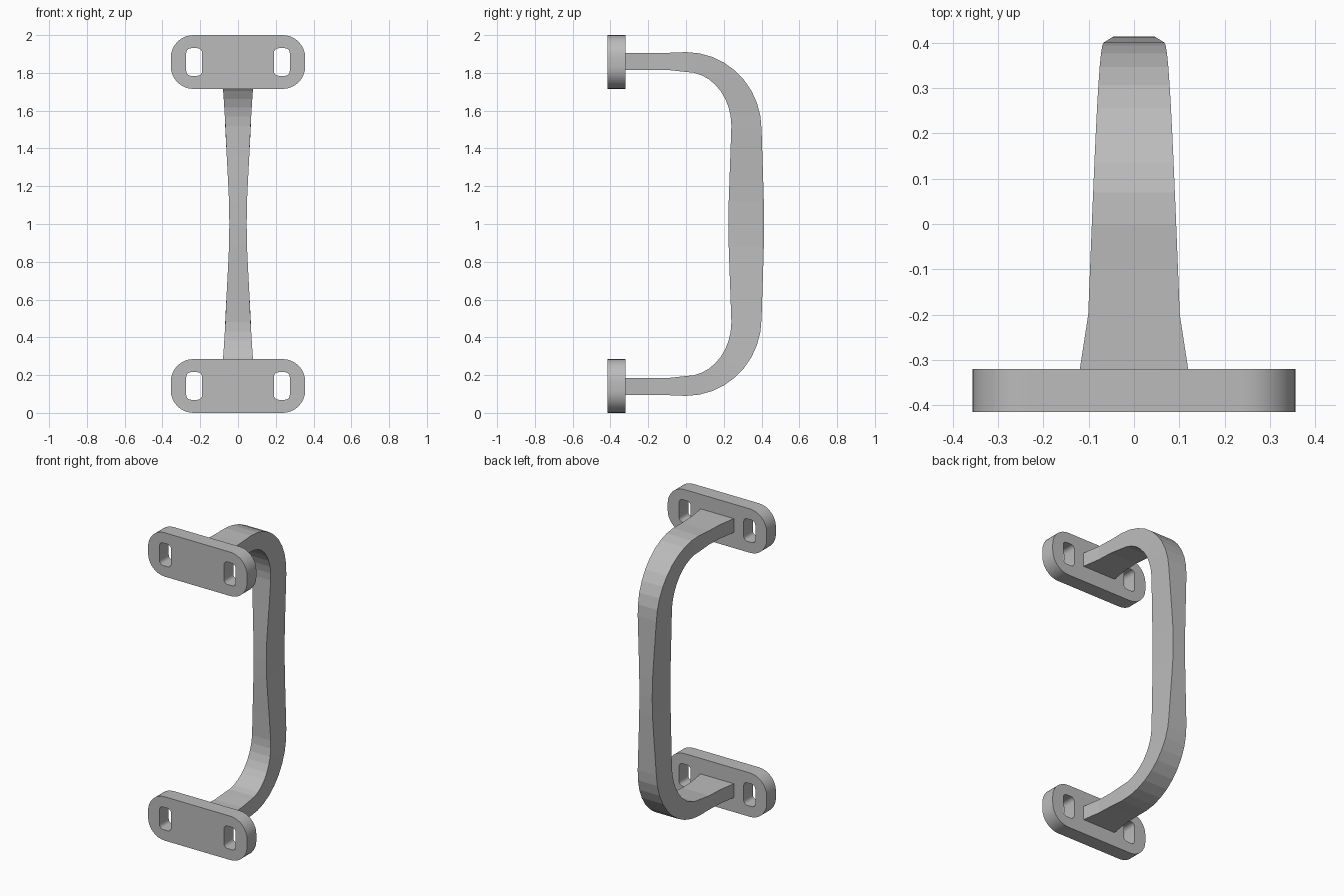
import bpy, bmesh
from math import sin, cos, pi, radians

cube = bpy.data.objects.get("Cube")
if cube:
    bpy.data.objects.remove(cube, do_unlink=True)

grey = bpy.data.materials.new("satin grey metal")
grey.use_nodes = True
GREY = (0.5, 0.5, 0.5, 1)
grey.diffuse_color = GREY
grey.node_tree.nodes["Principled BSDF"].inputs["Base Color"].default_value = GREY


def rounded_rect(cx, half_w, half_h, r, steps):
    """Outline points of a rounded rectangle centred on (cx, 0)."""
    pts = []
    for k, (sx, sy) in enumerate([(1, 1), (-1, 1), (-1, -1), (1, -1)]):
        for i in range(steps + 1):
            a = (k + i / steps) * pi / 2
            pts.append((cx + sx * (half_w - r) + r * cos(a),
                        sy * (half_h - r) + r * sin(a)))
    return pts


def mounting_plate(name, z):
    """Rounded plate with two screw slots, filled from a flat outline."""
    curve = bpy.data.curves.new(name, 'CURVE')
    curve.dimensions = '2D'
    curve.fill_mode = 'BOTH'
    curve.extrude = 0.0475
    outlines = [rounded_rect(0, 0.356, 0.1425, 0.12, 8)]
    outlines += [rounded_rect(s * 0.232, 0.042, 0.073, 0.025, 4) for s in (-1, 1)]
    for pts in outlines:
        spline = curve.splines.new('POLY')
        spline.points.add(len(pts) - 1)
        for p, (x, y) in zip(spline.points, pts):
            p.co = (x, y, 0, 1)
        spline.use_cyclic_u = True
    temp = bpy.data.objects.new(name + "_outline", curve)
    bpy.context.collection.objects.link(temp)
    bpy.context.view_layer.update()
    mesh = bpy.data.meshes.new_from_object(
        temp.evaluated_get(bpy.context.evaluated_depsgraph_get()))
    bpy.data.objects.remove(temp, do_unlink=True)

    # Weld the caps to the walls
    bm = bmesh.new()
    bm.from_mesh(mesh)
    bmesh.ops.remove_doubles(bm, verts=bm.verts, dist=0.0001)
    bmesh.ops.recalc_face_normals(bm, faces=bm.faces)
    bm.to_mesh(mesh)
    bm.free()
    mesh.materials.clear()
    mesh.materials.append(grey)
    plate = bpy.data.objects.new(name, mesh)
    plate.location = (0, -0.3675, z)
    plate.rotation_euler = (pi / 2, 0, 0)
    bpy.context.collection.objects.link(plate)
    bpy.ops.object.select_all(action='DESELECT')
    plate.select_set(True)
    bpy.context.view_layer.objects.active = plate
    bpy.ops.object.shade_smooth_by_angle(angle=radians(35))


def grip_sections():
    """Upper half as (outer y, outer z, inner y, inner z, half width)."""
    rows = [(y, 1.906, y, 1.816, w)
            for y, w in [(-0.33, 0.121), (-0.2, 0.101), (-0.1, 0.097)]]
    n = 9
    for i in range(n + 1):                      # bend
        a = i / n * pi / 2
        rows.append((0.4 * sin(a), 1.5 + 0.41 * cos(a),
                     0.24 * sin(a), 1.52 + 0.285 * cos(a),
                     0.093 - 0.026 * i / n))
    for z, t in [(1.36, 0.35), (1.24, 0.65), (1.12, 0.92), (1.0, 1.0)]:
        rows.append((0.4 + 0.013 * t, z, 0.24 - 0.015 * t, z, 0.067 - 0.021 * t))
    return rows


# Bar handle: tapered rectangular sections skinned from plate to plate
upper = grip_sections()
lower = [(oy, 2 - oz, iy, 2 - iz, w) for oy, oz, iy, iz, w in reversed(upper[:-1])]
bm = bmesh.new()
rings = [[bm.verts.new(c) for c in ((-w, oy, oz), (w, oy, oz), (w, iy, iz), (-w, iy, iz))]
         for oy, oz, iy, iz, w in upper + lower]
for a, b in zip(rings, rings[1:]):
    for k in range(4):
        j = (k + 1) % 4
        bm.faces.new((a[k], a[j], b[j], b[k]))
bm.faces.new(rings[0])
bm.faces.new(rings[-1])
bmesh.ops.recalc_face_normals(bm, faces=bm.faces)
mesh = bpy.data.meshes.new("handle_bar")
bm.to_mesh(mesh)
bm.free()
mesh.materials.append(grey)
bar = bpy.data.objects.new("handle_bar", mesh)
bpy.context.collection.objects.link(bar)

# Mounting plates
mounting_plate("lower_plate", 0.1425)
mounting_plate("upper_plate", 1.8575)
